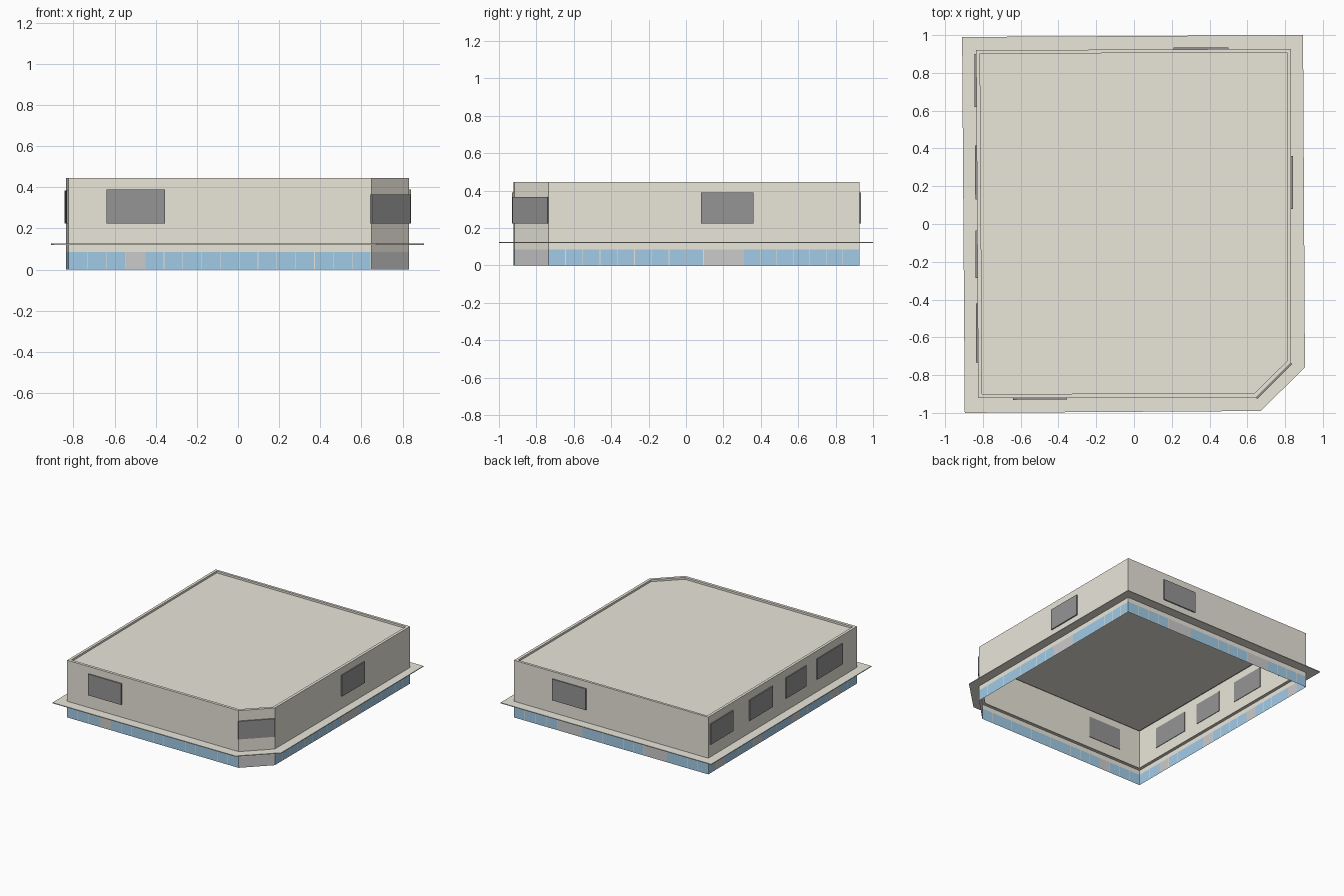
import bpy, bmesh
from mathutils import Vector

if "Cube" in bpy.data.objects:
    bpy.data.objects.remove(bpy.data.objects["Cube"])

def material(name, rgb):
    m = bpy.data.materials.new(name)
    m.diffuse_color = (*rgb, 1)
    m.use_nodes = True
    m.node_tree.nodes["Principled BSDF"].inputs["Base Color"].default_value = m.diffuse_color
    return m

BEIGE = material("beige_render", (0.82, 0.79, 0.70))
BLUE = material("blue_glass", (0.36, 0.60, 0.80))
GREY = material("door_grey", (0.68, 0.68, 0.68))
DARK = material("dark_window", (0.30, 0.30, 0.30))

# Footprints, counter-clockwise: front-left, chamfer, chamfer, back-right, back-left
WALL = [(-0.825, -0.922), (0.648, -0.918), (0.832, -0.735), (0.832, 0.927), (-0.836, 0.92)]
INNER = [(-0.804, -0.90), (0.637, -0.896), (0.81, -0.726), (0.81, 0.907), (-0.815, 0.902)]
EAVE = [(-0.896, -1.0), (0.67, -0.99), (0.905, -0.76), (0.895, 1.0), (-0.91, 0.99)]
Z_GLASS, Z_EAVE, Z_ROOF, Z_TOP = 0.085, 0.12, 0.43, 0.445

def finish(bm, name, mat):
    me = bpy.data.meshes.new(name)
    bm.to_mesh(me)
    bm.free()
    me.materials.append(mat)
    ob = bpy.data.objects.new(name, me)
    bpy.context.collection.objects.link(ob)
    return ob

def lofted(name, rings, mat, cap=False, closed=False):
    """Skin successive (outline, z) rings; optionally cap the last or close the loop."""
    bm = bmesh.new()
    loops = [[bm.verts.new((x, y, z)) for x, y in pts] for pts, z in rings]
    pairs = list(zip(loops, loops[1:])) + ([(loops[-1], loops[0])] if closed else [])
    for a, b in pairs:
        for i in range(len(a)):
            j = (i + 1) % len(a)
            bm.faces.new((a[i], a[j], b[j], b[i]))
    if cap:
        bm.faces.new(loops[-1])
    return finish(bm, name, mat)

# Upper wall sheet, parapet and recessed roof
lofted("wall_and_roof", [(WALL, Z_GLASS), (WALL, Z_TOP), (INNER, Z_TOP), (INNER, Z_ROOF)], BEIGE, cap=True)

# Thin canopy ring running around the building
lofted("canopy", [(INNER, Z_EAVE), (EAVE, Z_EAVE), (EAVE, Z_EAVE + 0.006), (INNER, Z_EAVE + 0.006)],
       BEIGE, closed=True)

def side(i):
    """Start point, direction, outward normal and length of wall side i."""
    a, b = Vector((*WALL[i], 0)), Vector((*WALL[(i + 1) % 5], 0))
    d = (b - a).normalized()
    return a, d, Vector((d.y, -d.x, 0)), (b - a).length

def span(i, lo, hi):
    """Turn a world x (front/back) or y (left/right) range into distances along side i."""
    a, d, n, l = side(i)
    k = 0 if i in (0, 3) else 1
    return sorted(((lo - a[k]) / d[k], (hi - a[k]) / d[k]))

# Ground floor strip: doors, glass panels and mullions, flush with the wall
strips = {"glass_panels": (bmesh.new(), BLUE), "doors": (bmesh.new(), GREY), "mullions": (bmesh.new(), BEIGE)}

def panel(kind, i, s, e):
    a, d, n, l = side(i)
    up = Vector((0, 0, Z_GLASS))
    p, q = a + d * s, a + d * e
    bm = strips[kind][0]
    bm.faces.new([bm.verts.new(v) for v in (p, q, q + up, p + up)])

DOORS = {0: [(-0.545, -0.45)], 1: [(-0.918, -0.735)], 2: [(0.095, 0.31)],
         3: [(0.245, 0.455), (-0.48, -0.285)],
         4: [(-0.70, -0.60), (-0.22, -0.12), (0.26, 0.36), (0.72, 0.82)]}
GAP = 0.003
for i, ranges in DOORS.items():
    length = side(i)[3]
    cursor = 0
    doors = sorted(span(i, *r) for r in ranges)
    for s, e in doors + [[length, length]]:
        count = max(1, round((s - cursor) / 0.094))
        step = (s - cursor) / count
        if step > 0.01:
            for k in range(count):
                t = cursor + k * step
                panel("glass_panels", i, t, t + step - GAP)
                panel("mullions", i, t + step - GAP, t + step)
        if e - s > 0.01:
            panel("doors", i, s, e)
        cursor = e
for name, (bm, mat) in strips.items():
    finish(bm, name, mat)

# Upper windows: thin boxes straddling the wall sheet
WINDOWS = [("front_window", 0, -0.64, -0.355, 0.39), ("corner_window", 1, -0.92, -0.735, 0.365),
           ("right_window", 2, 0.08, 0.36, 0.39), ("back_window", 3, 0.21, 0.50, 0.39),
           ("left_window_1", 4, 0.62, 0.90, 0.385), ("left_window_2", 4, 0.13, 0.415, 0.385),
           ("left_window_3", 4, -0.285, -0.035, 0.385), ("left_window_4", 4, -0.735, -0.42, 0.385)]
for name, i, lo, hi, top in WINDOWS:
    a, d, n, l = side(i)
    s, e = span(i, lo, hi)
    corners = [a + d * t + n * o for t, o in ((s, 0.009), (e, 0.009), (e, -0.004), (s, -0.004))]
    bm = bmesh.new()
    base = bm.faces.new([bm.verts.new((p.x, p.y, 0.225)) for p in corners])
    ext = bmesh.ops.extrude_face_region(bm, geom=[base])["geom"]
    bmesh.ops.translate(bm, vec=(0, 0, top - 0.225), verts=[v for v in ext if isinstance(v, bmesh.types.BMVert)])
    bmesh.ops.recalc_face_normals(bm, faces=bm.faces)
    finish(bm, name, DARK)
